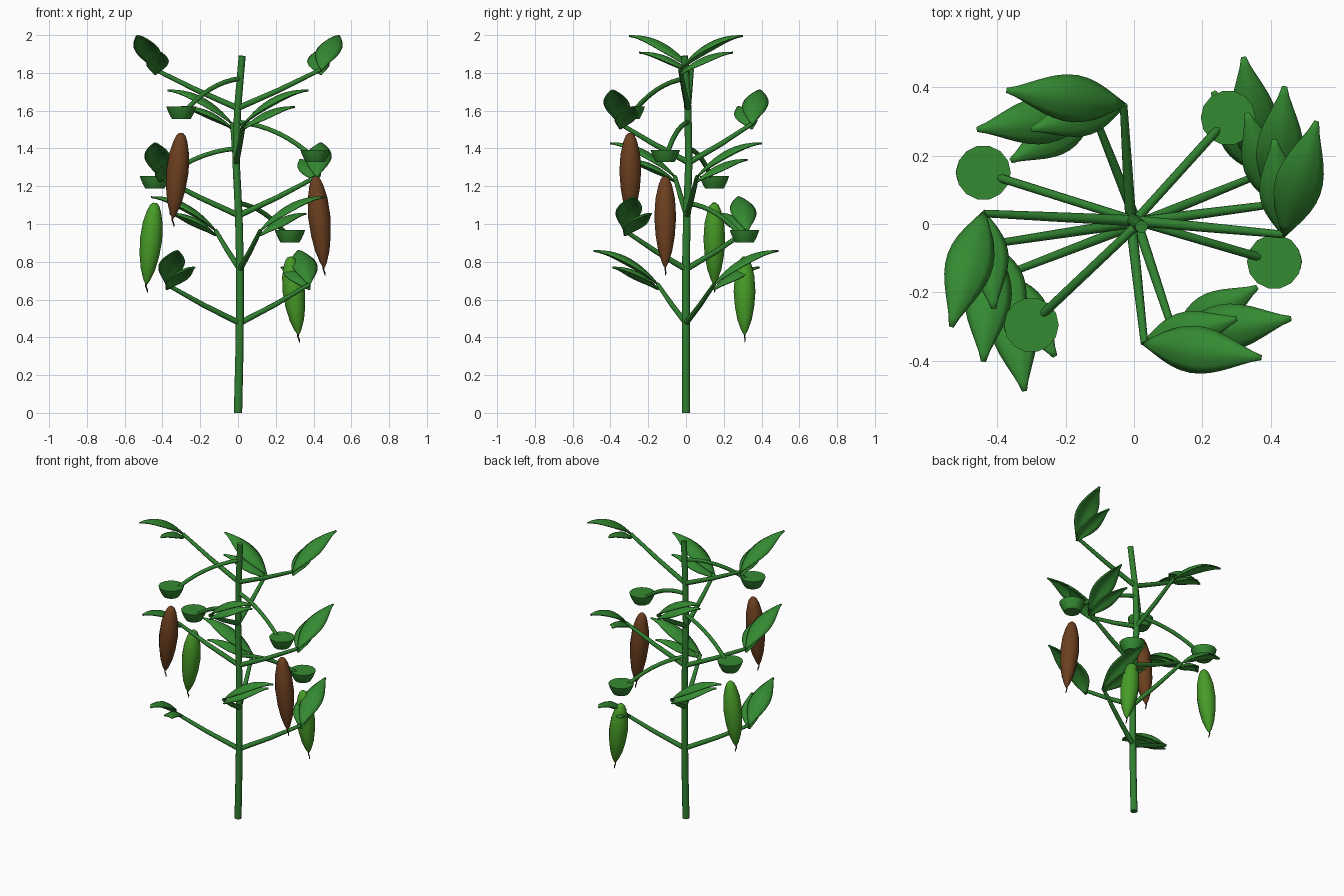
import bpy
import bmesh
import math
from mathutils import Vector

if "Cube" in bpy.data.objects:
    bpy.data.objects.remove(bpy.data.objects["Cube"], do_unlink=True)


def material(name, rgb):
    m = bpy.data.materials.new(name)
    m.use_nodes = True
    m.diffuse_color = (*rgb, 1)
    m.node_tree.nodes["Principled BSDF"].inputs["Base Color"].default_value = (*rgb, 1)
    return m


STEM = material("stem green", (0.03, 0.22, 0.03))
LEAF = material("leaf green", (0.035, 0.255, 0.032))
RIPE = material("ripe pod brown", (0.15, 0.05, 0.014))
UNRIPE = material("unripe pod green", (0.063, 0.33, 0.02))
THREAD = material("thread dark brown", (0.05, 0.025, 0.012))


def finish(name, bm, mat, angle=50):
    bmesh.ops.recalc_face_normals(bm, faces=bm.faces)
    mesh = bpy.data.meshes.new(name)
    bm.to_mesh(mesh)
    bm.free()
    mesh.materials.append(mat)
    ob = bpy.data.objects.new(name, mesh)
    bpy.context.collection.objects.link(ob)
    bpy.ops.object.select_all(action="DESELECT")
    ob.select_set(True)
    bpy.context.view_layer.objects.active = ob
    bpy.ops.object.shade_smooth_by_angle(angle=math.radians(angle))
    return ob


def sweep(name, pts, radii, mat, sides=10):
    """Closed round body along a path with a radius at each point."""
    bm = bmesh.new()
    pts = [Vector(p) for p in pts]
    rings = []
    for i, p in enumerate(pts):
        along = pts[min(i + 1, len(pts) - 1)] - pts[max(i - 1, 0)]
        turn = Vector((0, 0, 1)).rotation_difference(along)
        rings.append([bm.verts.new(p + turn @ Vector((radii[i] * math.cos(a), radii[i] * math.sin(a), 0)))
                      for a in (math.tau * k / sides for k in range(sides))])
    for a, b in zip(rings, rings[1:]):
        for k in range(sides):
            n = (k + 1) % sides
            bm.faces.new((a[k], a[n], b[n], b[k]))
    bm.faces.new(rings[0])
    bm.faces.new(rings[-1])
    return finish(name, bm, mat)


def leaf(name, base, heading, length, rise, width, rows=12, cols=6):
    """Arched blade with drooping edges, pointed at both ends."""
    bm = bmesh.new()
    out = Vector((math.cos(heading), math.sin(heading), 0))
    side = Vector((-out.y, out.x, 0))
    grid = []
    for i in range(rows + 1):
        t = i / rows
        half = 0.5 * width * max(0, math.sin(math.pi * t ** 0.85)) ** 1.3 + 0.005
        mid = base + out * length * t + Vector((0, 0, rise * (1 - (1 - t) ** 2.4)))
        row = []
        for j in range(cols + 1):
            s = 2 * j / cols - 1
            droop = -0.5 * half * abs(s) ** 1.5
            row.append(bm.verts.new(mid + side * half * s + Vector((0, 0, droop))))
        grid.append(row)
    for a, b in zip(grid, grid[1:]):
        for j in range(cols):
            bm.faces.new((a[j], a[j + 1], b[j + 1], b[j]))
    ob = finish(name, bm, LEAF)
    solid = ob.modifiers.new("thickness", "SOLIDIFY")
    solid.thickness = 0.008
    solid.offset = 0


# Gently swaying main stem
stem_path = [(0, 0, 0), (0.007, 0, 0.3), (0.01, 0, 0.55), (0.01, 0, 0.8), (0.004, 0.005, 1.05),
             (-0.01, 0.015, 1.33), (-0.002, 0.01, 1.61), (0.022, -0.008, 1.89)]
sweep("main_stem", stem_path, [0.022 - 0.0005 * i for i in range(len(stem_path))], STEM, 12)


def stem_at(z):
    for a, b in zip(stem_path, stem_path[1:]):
        if a[2] <= z <= b[2]:
            return Vector(a).lerp(Vector(b), (z - a[2]) / (b[2] - a[2]))


# Opposite leaf stalks, each carrying a large and a small leaf: height, angle, reach
tiers = [(0.475, 21.5, 0.405), (0.76, 110, 0.345), (1.045, 8, 0.42), (1.325, 95, 0.35), (1.613, -4, 0.44)]
for n, (z, angle, reach) in enumerate(tiers, 1):
    for half_turn, label in ((0, "a"), (180, "b")):
        a = math.radians(angle + half_turn)
        start = stem_at(z)
        tip = Vector((reach * math.cos(a), reach * math.sin(a), z + 0.205))
        middle = start.lerp(tip, 0.5) - Vector((0, 0, 0.006))
        sweep(f"leaf_stalk_{n}{label}", [start, middle, tip], [0.016, 0.014, 0.011], STEM, 8)
        leaf(f"large_leaf_{n}{label}", tip, a + math.radians(78), 0.345, 0.178, 0.125)
        leaf(f"small_leaf_{n}{label}", tip - Vector((0, 0, 0.025)), a + math.radians(100), 0.28, 0.115, 0.105)

# Pod groups: cup centre, stem height of the stalk, pod length, pod colour
groups = [((-0.30, -0.295, 1.59), 1.77, 0.45, RIPE), ((0.41, -0.11, 1.36), 1.54, 0.48, RIPE),
          ((-0.44, 0.15, 1.22), 1.40, 0.43, UNRIPE), ((0.275, 0.31, 0.935), 1.11, 0.41, UNRIPE)]
cup_profile = [(-0.033, 0.05), (-0.012, 0.062), (0.012, 0.073), (0.033, 0.08)]
pod_profile = [(0, 0.006), (0.05, 0.018), (0.18, 0.038), (0.35, 0.052), (0.55, 0.059),
               (0.75, 0.053), (0.9, 0.037), (0.97, 0.024), (1, 0.01)]
for n, (centre, z, length, colour) in enumerate(groups, 1):
    c = Vector(centre)

    # Arching stalk ending inside the cup
    start = stem_at(z)
    end = c - Vector((0, 0, 0.018))
    bend = start.lerp(c, 0.55)
    bend.z = z - 0.02
    arc = [start.lerp(bend, t).lerp(bend.lerp(end, t), t) for t in (i / 8 for i in range(9))]
    sweep(f"pod_stalk_{n}", arc, [0.013] * 9, STEM, 8)

    # Flared cup
    sweep(f"cup_{n}", [c + Vector((0, 0, h)) for h, r in cup_profile], [r for h, r in cup_profile], LEAF, 14)

    # Hanging pod leaning outward
    top = c - Vector((0, 0, 0.108))
    lean = math.copysign(0.045, c.x)
    bottom = top + Vector((lean, 0, -length))
    sweep(f"pod_{n}", [bottom.lerp(top, t) for t, r in pod_profile], [r for t, r in pod_profile], colour, 14)

    # Withered thread at the pod end
    curl = [bottom + Vector(p) for p in ((0.006, 0, -0.045), (0.004, 0.003, -0.03), (-0.003, 0, -0.012), (0, 0, 0.01))]
    sweep(f"thread_{n}", curl, [0.002, 0.004, 0.004, 0.006], THREAD, 6)
